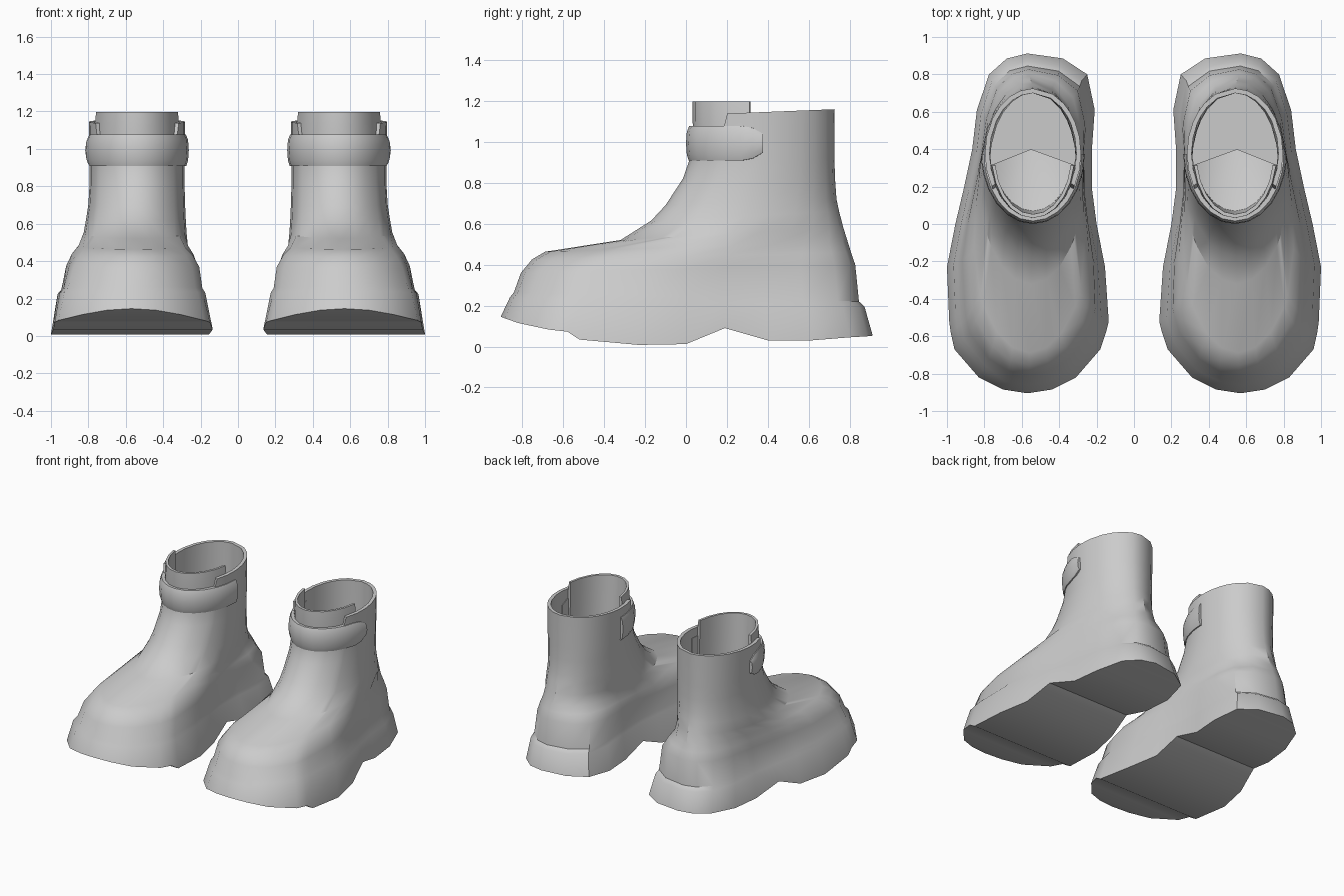
import bpy, bmesh, math
from mathutils import Vector

if "Cube" in bpy.data.objects:
    bpy.data.objects.remove(bpy.data.objects["Cube"])

grey = bpy.data.materials.new("grey_leather")
grey.diffuse_color = (0.6, 0.6, 0.6, 1)
grey.use_nodes = True
grey.node_tree.nodes["Principled BSDF"].inputs["Base Color"].default_value = grey.diffuse_color

# Sole stations from toe to heel: y, inner x, outer x, underside z
STATIONS = [(-.905, .57, .57, .146), (-.885, .44, .70, .138), (-.82, .31, .83, .115),
            (-.67, .18, .96, .083), (-.58, .15, .98, .073), (-.52, .135, .988, .034),
            (-.23, .155, 1.0, .008), (0, .20, .955, .012), (.19, .225, .91, .09),
            (.40, .225, .865, .03), (.61, .21, .84, .03), (.80, .25, .775, .045),
            (.885, .38, .68, .05), (.912, .57, .57, .053)]
N = len(STATIONS)
RIGHT = [(o, y, z) for y, i, o, z in STATIONS]
LEFT = [(i, y, z) for y, i, o, z in STATIONS[-2:0:-1]]
SOLE = [Vector(p) for p in RIGHT + LEFT]
COUNT = len(SOLE)

# Upper rings: front z, back z, front y, back y, inner x, outer x, roundness
UPPER = [(.24, .195, -.865, .87, .175, .965, 0),
         (.265, .22, -.845, .843, .188, .945, .05),
         (.36, .40, -.81, .825, .20, .92, .15),
         (.425, .46, -.755, .805, .225, .893, .4),
         (.463, .51, -.69, .79, .255, .86, .7),
         (.52, .585, -.32, .767, .275, .825, 1),
         (.615, .66, -.17, .748, .28, .81, 1),
         (.69, .72, -.10, .735, .283, .80, 1),
         (.82, .82, -.015, .728, .286, .793, 1),
         (.92, .92, .02, .725, .286, .793, 1)]
COLLAR = (1.07, 1.16, .03, .725, .283, .797, 1)
LIP = (1.07, 1.16, .055, .70, .308, .772, 1)
LINING = [(.85, .85, .05, .70, .31, .77, 1), (.6, .6, -.05, .70, .31, .77, 1),
          (.36, .36, -.2, .72, .30, .80, 1)]


def ring(zf, zb, yf, yb, xi, xo, rnd):
    """Sole outline fitted to a box and blended towards an ellipse."""
    pts = []
    for p in SOLE:
        nx, ny = (p.x - .5675) / .4325, p.y / .91
        a = math.atan2(ny, nx)
        nx += (math.cos(a) - nx) * rnd
        ny += (math.sin(a) - ny) * rnd
        t = (ny + 1) / 2
        pts.append(Vector(((xi + xo) / 2 + nx * (xo - xi) / 2,
                           yf + t * (yb - yf), zf + t * (zb - zf))))
    return pts


def collar_ring(spec):
    """Collar edge, dropped at the front where the tongue sits."""
    pts = ring(*spec)
    for p in pts:
        p.z = 1.13 + .04 * p.y if p.y > .2 else 1.07
    return pts


def finish(bm, name, side, angle=35):
    for v in bm.verts:
        v.co.x *= side
    bmesh.ops.recalc_face_normals(bm, faces=bm.faces)
    me = bpy.data.meshes.new(name)
    bm.to_mesh(me)
    bm.free()
    me.materials.append(grey)
    ob = bpy.data.objects.new(name, me)
    bpy.context.collection.objects.link(ob)
    bpy.ops.object.select_all(action='DESELECT')
    ob.select_set(True)
    bpy.context.view_layer.objects.active = ob
    bpy.ops.object.shade_smooth_by_angle(angle=math.radians(angle))
    return ob


def loft(bm, rings, closed):
    rows = [[bm.verts.new(p) for p in r] for r in rings]
    n = len(rows[0])
    for a, b in zip(rows, rows[1:]):
        for i in range(n if closed else n - 1):
            j = (i + 1) % n
            bm.faces.new((a[i], a[j], b[j], b[i]))
    return rows


def boot_shell(side):
    bm = bmesh.new()
    rings = [SOLE] + [ring(*u) for u in UPPER] + [collar_ring(COLLAR), collar_ring(LIP)]
    rings += [ring(*l) for l in LINING]
    rows = loft(bm, rings, True)
    bm.faces.new(rows[-1])                       # insole
    s = rows[0]                                  # underside, strip by strip
    for k in range(N - 1):
        quad = [s[k], s[k + 1], s[(COUNT - k - 1) % COUNT], s[(COUNT - k) % COUNT]]
        bm.faces.new(list(dict.fromkeys(quad)))
    finish(bm, "boot_shell", side)


def sweep(name, side, angles, centre, section):
    """Closed section carried along an arc; section(a) gives (rx, ry, z) points."""
    bm = bmesh.new()
    rings = []
    for a in angles:
        c, sn = math.cos(math.radians(a)), math.sin(math.radians(a))
        rings.append([Vector((centre[0] + rx * c, centre[1] + ry * sn, z))
                      for rx, ry, z in section(a)])
    rows = loft(bm, rings, True)
    bm.faces.new(rows[0])
    bm.faces.new(rows[-1])
    finish(bm, name, side)


def strap_section(a):
    # the outer end is rounded off, the inner end is square
    k = {360: .55, 352: .88}.get(a, 1)
    shape = [(-.03, -.085), (.006, -.085), (.016, -.055), (.02, 0),
             (.016, .055), (.004, .085), (-.03, .085)]
    return [(.257 + d, .355 + d, .993 + h * k) for d, h in shape]


def tongue_section(a):
    return [(.228, .318, .86), (.232, .338, 1.1), (.222, .338, 1.197),
            (.205, .318, 1.197), (.21, .30, .86)]


def tongue_base(side):
    # lower flap closing from the tongue towards the middle of the opening
    bm = bmesh.new()
    apex = bm.verts.new((.55, .40, .76))
    edge = [bm.verts.new((.54 + .225 * math.cos(math.radians(a)),
                          .37 + .315 * math.sin(math.radians(a)), .88))
            for a in range(190, 351, 20)]
    for p, q in zip(edge, edge[1:]):
        bm.faces.new((p, q, apex))
    finish(bm, "tongue_base", side)


for side in (1, -1):
    boot_shell(side)
    sweep("ankle_strap", side, [180, 195, 210, 225, 240, 255, 270, 285, 300, 315, 330, 343, 352, 360],
          (.54, .375), strap_section)
    sweep("tongue", side, list(range(190, 351, 16)), (.54, .37), tongue_section)
    tongue_base(side)
